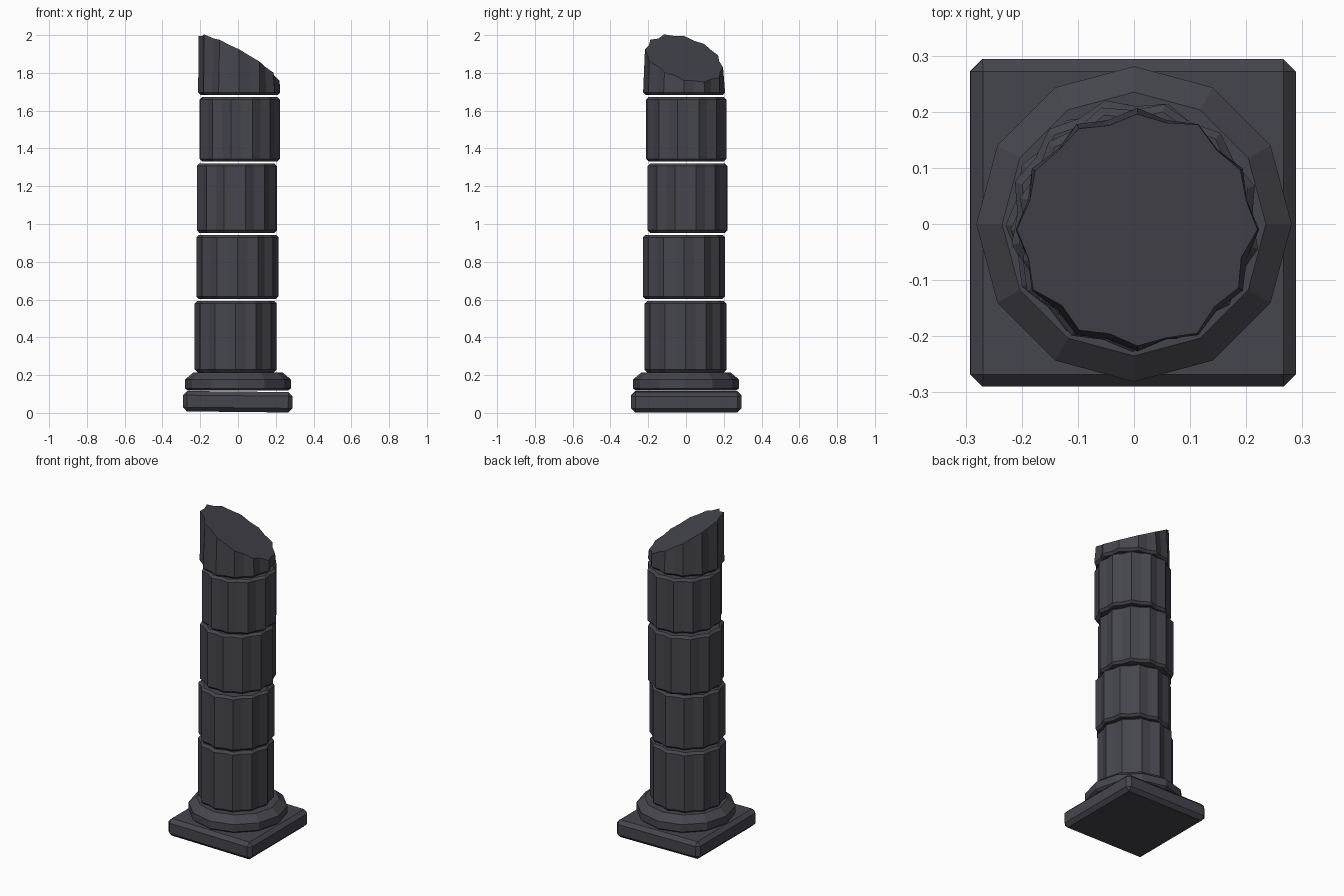
import bpy, bmesh, math, random
from mathutils import Matrix

random.seed(4)
cube = bpy.data.objects.get("Cube")
if cube:
    bpy.data.objects.remove(cube, do_unlink=True)

stone = bpy.data.materials.new("dark_stone")
stone.use_nodes = True
COLOUR = (0.06, 0.06, 0.075, 1)
stone.diffuse_color = COLOUR
stone.node_tree.nodes["Principled BSDF"].inputs["Base Color"].default_value = COLOUR


def finish(name, bm):
    bmesh.ops.recalc_face_normals(bm, faces=bm.faces)
    mesh = bpy.data.meshes.new(name)
    bm.to_mesh(mesh)
    bm.free()
    mesh.materials.append(stone)
    obj = bpy.data.objects.new(name, mesh)
    bpy.context.collection.objects.link(obj)
    return obj


def loft(name, rings):
    """Skin a stack of equal-length point rings and cap both ends."""
    bm = bmesh.new()
    loops = [[bm.verts.new(p) for p in ring] for ring in rings]
    n = len(loops[0])
    for low, high in zip(loops, loops[1:]):
        for i in range(n):
            j = (i + 1) % n
            bm.faces.new((low[i], low[j], high[j], high[i]))
    bm.faces.new(loops[0][::-1])
    bm.faces.new(loops[-1])
    return finish(name, bm)


def circle(radii, z, cx=0, cy=0, turn=0):
    n = len(radii)
    return [(cx + r * math.cos(math.tau * i / n + turn),
             cy + r * math.sin(math.tau * i / n + turn), z)
            for i, r in enumerate(radii)]


FLUTES = 12
OUTER, INNER, BEVEL = 0.217, 0.202, 0.014


def fluted(inset=0):
    return [OUTER - inset, INNER - inset] * FLUTES


# Square plinth, chamfered and slightly settled to one side
bm = bmesh.new()
bmesh.ops.create_cube(bm, size=1, matrix=Matrix.Diagonal((0.58, 0.584, 0.108, 1)))
bmesh.ops.bevel(bm, geom=bm.edges[:], offset=0.022, segments=1, affect='EDGES')
bmesh.ops.transform(bm, verts=bm.verts, matrix=Matrix.Translation((-0.002, 0.002, 0.059))
                    @ Matrix.Rotation(math.radians(0.6), 4, 'Y'))
finish("plinth", bm)

# Twelve-sided base moulding
profile = [(0.265, 0.118), (0.281, 0.13), (0.281, 0.176), (0.235, 0.215)]
loft("base_moulding", [circle([r] * 12, z) for r, z in profile])

# Whole drums: bottom, top, x offset, y offset, turn in degrees
drums = [
    (0.215, 0.592, -0.012, -0.003, 0),
    (0.602, 0.943, -0.003, -0.011, 0),
    (0.953, 1.32, -0.006, 0.008, 12),
    (1.33, 1.672, 0.009, 0.001, 18),
]
for k, (z0, z1, cx, cy, turn) in enumerate(drums, 1):
    levels = [(z0, BEVEL), (z0 + BEVEL, 0), (z1 - BEVEL, 0), (z1, BEVEL)]
    loft(f"column_drum_{k}",
         [circle(fluted(i), z, cx, cy, math.radians(turn)) for z, i in levels])

# Broken top drum, sheared by a sloping plane with a chipped rim
cx, cy, z0 = 0.006, -0.01, 1.682
rings = [circle(fluted(BEVEL), z0, cx, cy), circle(fluted(), z0 + BEVEL, cx, cy)]
chipped = [r - random.uniform(0, 0.012) for r in fluted()]
rings.append([(x, y, 1.878 - 0.55 * x - 0.23 * y)
              for x, y, z in circle(chipped, 0, cx, cy)])
loft("broken_drum", rings)
